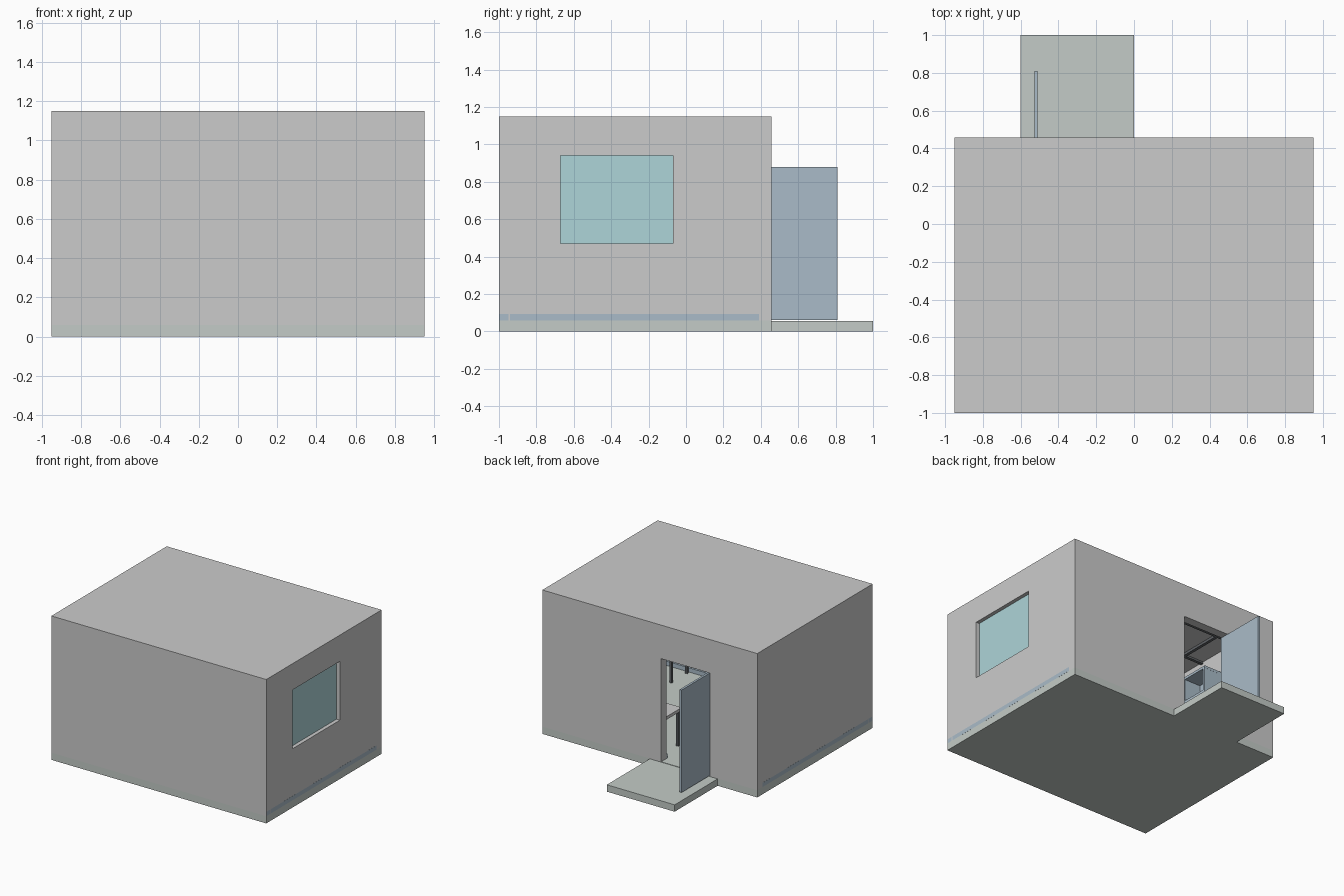
import bpy

if "Cube" in bpy.data.objects:
    bpy.data.objects.remove(bpy.data.objects["Cube"])

def material(name, rgb):
    m = bpy.data.materials.new(name)
    m.diffuse_color = (*rgb, 1)
    m.use_nodes = True
    m.node_tree.nodes["Principled BSDF"].inputs["Base Color"].default_value = m.diffuse_color
    return m

FLOOR = material("floor_grey", (0.55, 0.60, 0.57))
BLUE = material("painted_blue", (0.40, 0.50, 0.58))
GLASS = material("glass_teal", (0.42, 0.66, 0.69))
DARK = material("dark_metal", (0.12, 0.13, 0.14))

def box(name, x, y, z, mat=None):
    """Box from (min, max) ranges on each axis."""
    bpy.ops.mesh.primitive_cube_add(size=1, location=[(a + b) / 2 for a, b in (x, y, z)])
    o = bpy.context.object
    o.name = name
    o.scale = [b - a for a, b in (x, y, z)]
    bpy.ops.object.transform_apply(location=False, rotation=False, scale=True)
    if mat:
        o.data.materials.append(mat)
    return o

def cut(target, x, y, z):
    c = box("cutter", x, y, z)
    m = target.modifiers.new("cut", "BOOLEAN")
    m.operation, m.solver, m.object = "DIFFERENCE", "EXACT", c
    bpy.context.view_layer.objects.active = target
    bpy.ops.object.modifier_apply(modifier=m.name)
    bpy.data.objects.remove(c, do_unlink=True)

F = 0.058  # floor level

# Floor slab and porch
box("floor_slab", (-0.95, 0.95), (-1, 0.457), (0, F), FLOOR)
box("porch_slab", (-0.6, 0), (0.457, 1), (0, 0.055), FLOOR)

# Hollow walls with roof, window opening and doorway
walls = box("walls_and_roof", (-0.95, 0.95), (-1, 0.457), (F, 1.15))
cut(walls, (-0.88, 0.88), (-0.93, 0.387), (-0.1, 1.1))
cut(walls, (0.8, 1.1), (-0.67, -0.07), (0.47, 0.94))
cut(walls, (-0.53, -0.1), (0.3, 0.6), (-0.1, 0.882))

# Window pane
box("window_pane", (0.91, 0.92), (-0.67, -0.07), (0.47, 0.94), GLASS)

# Open door leaf and handles
box("door_leaf", (-0.528, -0.51), (0.387, 0.81), (F + 0.003, 0.88), BLUE)

# Skirting boards, running through the side walls
S = (F, 0.092)
for side, name in ((-1, "left"), (1, "right")):
    xs = sorted((side * 0.868, side * 0.9504))
    box(f"{name}_skirting", xs, (-0.94, 0.39), S, BLUE)
    box(f"{name}_skirting_end", xs, (-0.999, -0.95), S, BLUE)
box("front_skirting", (-0.88, 0.88), (-0.932, -0.918), S, BLUE)
box("back_skirting_left", (-0.88, -0.53), (0.375, 0.388), S, BLUE)
box("back_skirting_right", (-0.1, 0.88), (0.375, 0.388), S, BLUE)

# Ceiling beams
for i in range(5):
    x = -0.7 + i * 0.35
    box("long_beam", (x - 0.012, x + 0.012), (-0.93, 0.387), (1.08, 1.101), DARK)
for i in range(3):
    y = -0.65 + i * 0.38
    box("cross_beam", (-0.88, 0.88), (y - 0.012, y + 0.012), (1.085, 1.101), DARK)

# Two tables along the walls
def table(name, x, y, top=0.36):
    box(f"{name}_top", x, y, (top - 0.025, top))
    for lx in (x[0] + 0.02, x[1] - 0.02):
        for ly in (y[0] + 0.02, y[1] - 0.02):
            box(f"{name}_leg", (lx - 0.01, lx + 0.01), (ly - 0.01, ly + 0.01),
                (F, top - 0.025), DARK)

table("back_table", (-0.06, 0.5), (0.14, 0.375))
table("front_table", (0.06, 0.64), (-0.915, -0.68))

# Tall open shelf on the left wall
SY = (-0.75, -0.05)
box("shelf_back", (-0.879, -0.865), SY, (F, 0.92), BLUE)
for i in range(5):
    z = 0.1 + i * 0.2
    box("shelf_board", (-0.87, -0.72), SY, (z, z + 0.02), BLUE)
for i in range(4):
    y = SY[0] + i * 0.227
    box("shelf_upright", (-0.87, -0.72), (y, y + 0.018), (F, 0.92), BLUE)
